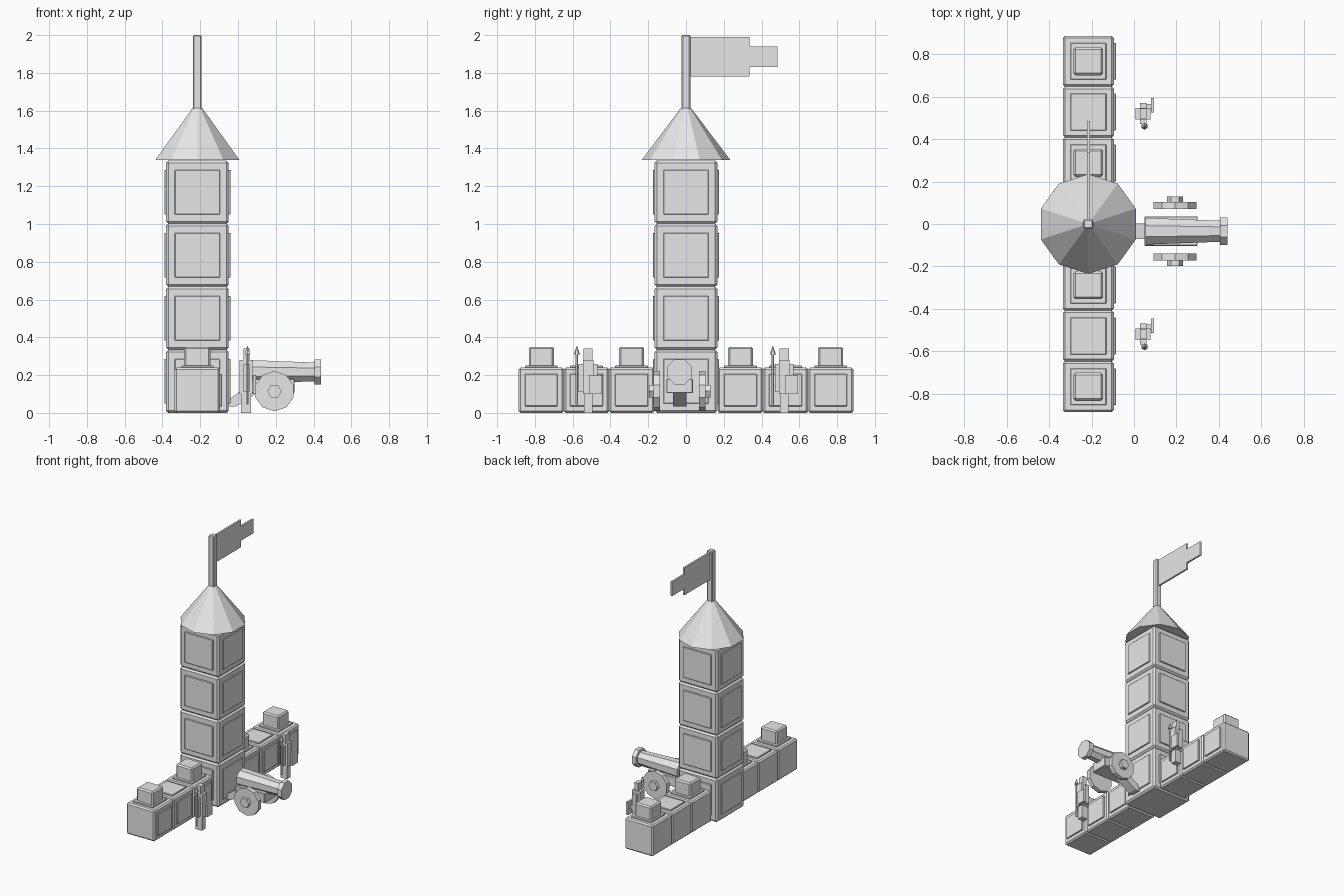
import bpy, bmesh, math
from mathutils import Matrix, Vector

if "Cube" in bpy.data.objects:
    bpy.data.objects.remove(bpy.data.objects["Cube"])

stone = bpy.data.materials.new("plain grey")
stone.diffuse_color = (0.8, 0.8, 0.8, 1)
stone.use_nodes = True
stone.node_tree.nodes["Principled BSDF"].inputs["Base Color"].default_value = stone.diffuse_color


def finish(name, bm, bevel=0.0):
    """Turn a bmesh into a flat-shaded object, optionally with bevelled edges."""
    bmesh.ops.recalc_face_normals(bm, faces=bm.faces)
    mesh = bpy.data.meshes.new(name)
    bm.to_mesh(mesh)
    bm.free()
    mesh.materials.append(stone)
    ob = bpy.data.objects.new(name, mesh)
    bpy.context.collection.objects.link(ob)
    if bevel:
        mod = ob.modifiers.new("edge_bevel", 'BEVEL')
        mod.width = bevel
        mod.segments = 1
    return ob


def box(name, x, y, z, bevel=0.0):
    """Box from (min, max) pairs."""
    bm = bmesh.new()
    bmesh.ops.create_cube(bm, size=1)
    for v in bm.verts:
        v.co = Vector(((r[0] + r[1]) / 2 + c * (r[1] - r[0]) for r, c in zip((x, y, z), v.co)))
    return finish(name, bm, bevel)


def around(c, half):
    return (c - half, c + half)


def prism(name, a, b, r1, r2, sides, turn=0.0):
    """Round part with r1 at point a and r2 at point b."""
    a, b = Vector(a), Vector(b)
    bm = bmesh.new()
    bmesh.ops.create_cone(bm, cap_ends=True, segments=sides, radius1=r1, radius2=r2, depth=(b - a).length)
    rot = (b - a).to_track_quat('Z', 'Y').to_matrix().to_4x4()
    bm.transform(Matrix.Translation((a + b) / 2) @ rot @ Matrix.Rotation(math.radians(turn), 4, 'Z'))
    return finish(name, bm)


def outline(name, pts, axis, lo, hi):
    """Extrude a 2D outline along x (axis 0) or y (axis 1)."""
    bm = bmesh.new()
    place = lambda p, d: (d, p[0], p[1]) if axis == 0 else (p[0], d, p[1])
    face = bm.faces.new([bm.verts.new(place(p, lo)) for p in pts])
    ext = bmesh.ops.extrude_face_region(bm, geom=[face])["geom"]
    shift = Vector((hi - lo, 0, 0)) if axis == 0 else Vector((0, hi - lo, 0))
    bmesh.ops.translate(bm, vec=shift, verts=[g for g in ext if isinstance(g, bmesh.types.BMVert)])
    return finish(name, bm)


CX = -0.215

# Tower: four stacked blocks with raised panels on each side
STEP, HALF = 0.334, 0.166
for i in range(4):
    z0 = i * STEP
    box("tower_block", around(CX, HALF), around(0, HALF), (z0, z0 + STEP), 0.012)
    pz = around(z0 + STEP / 2, 0.118)
    box("tower_panel_x", around(CX, HALF + 0.009), around(0, 0.12), pz, 0.003)
    box("tower_panel_y", around(CX, 0.12), around(0, HALF + 0.009), pz, 0.003)

# Roof, pole and stepped flag
prism("roof", (CX, 0, 1.338), (CX, 0, 1.615), 0.235, 0.026, 10)
box("flag_pole", around(CX, 0.023), around(0, 0.023), (1.6, 2.0), 0.006)
flag = [(0.0, 1.78), (0.336, 1.78), (0.336, 1.83), (0.485, 1.83),
        (0.485, 1.94), (0.336, 1.94), (0.336, 1.99), (0.0, 1.99)]
outline("flag", flag, 0, CX - 0.007, CX + 0.007)

# Walls: three blocks each way, merlons on the inner and outer ones
for side in (-1, 1):
    for i in range(3):
        y = side * (0.288 + i * 0.239)
        box("wall_block", around(CX, 0.12), around(y, 0.1195), (0, 0.24), 0.01)
        box("wall_outer_panel", (CX, CX + 0.13), around(y, 0.087), (0.035, 0.207), 0.003)
        box("wall_top_panel", around(CX, 0.085), around(y, 0.087), (0.2, 0.25), 0.003)
        if i != 1:
            box("merlon", around(CX, 0.07), around(y, 0.066), (0.24, 0.35), 0.01)

# Guards with spear and shield
for y in (-0.518, 0.52):
    box("guard_legs", (0.015, 0.069), around(y, 0.022), (0, 0.11))
    box("guard_body", (0.008, 0.077), around(y, 0.027), (0.1, 0.28))
    box("guard_head", (0.028, 0.06), around(y, 0.024), (0.28, 0.34))
    box("guard_arms", (0.028, 0.06), around(y, 0.05), (0.11, 0.26))
    box("guard_shield", (0.08, 0.095), (y + 0.005, y + 0.073), (0.1, 0.2))
    box("guard_shield_grip", (0.05, 0.085), (y + 0.02, y + 0.045), (0.14, 0.165))
    prism("spear_shaft", (0.05, y - 0.06, 0.045), (0.05, y - 0.06, 0.32), 0.007, 0.007, 6)
    prism("spear_tip", (0.05, y - 0.06, 0.31), (0.05, y - 0.06, 0.355), 0.016, 0.001, 6)

# Cannon: barrel, muzzle ring, carriage, sloping tail and two wheels
CY = -0.034
prism("barrel", (0.055, CY, 0.217), (0.42, CY, 0.217), 0.068, 0.053, 8, 22.5)
prism("muzzle_ring", (0.405, CY, 0.217), (0.44, CY, 0.217), 0.071, 0.071, 8, 22.5)
box("carriage", (0.05, 0.30), around(CY, 0.07), (0.105, 0.18), 0.004)
tail = [(-0.05, 0.035), (-0.01, 0.035), (0.10, 0.105), (0.10, 0.17), (0.05, 0.14), (-0.05, 0.07)]
outline("carriage_tail", tail, 1, CY - 0.036, CY + 0.036)
for side in (-1, 1):
    at = lambda d: (0.193, CY + side * d, 0.115)
    prism("wheel", at(0.104), at(0.138), 0.106, 0.106, 10)
    prism("wheel_hub", at(0.13), at(0.163), 0.038, 0.038, 6, 30)
